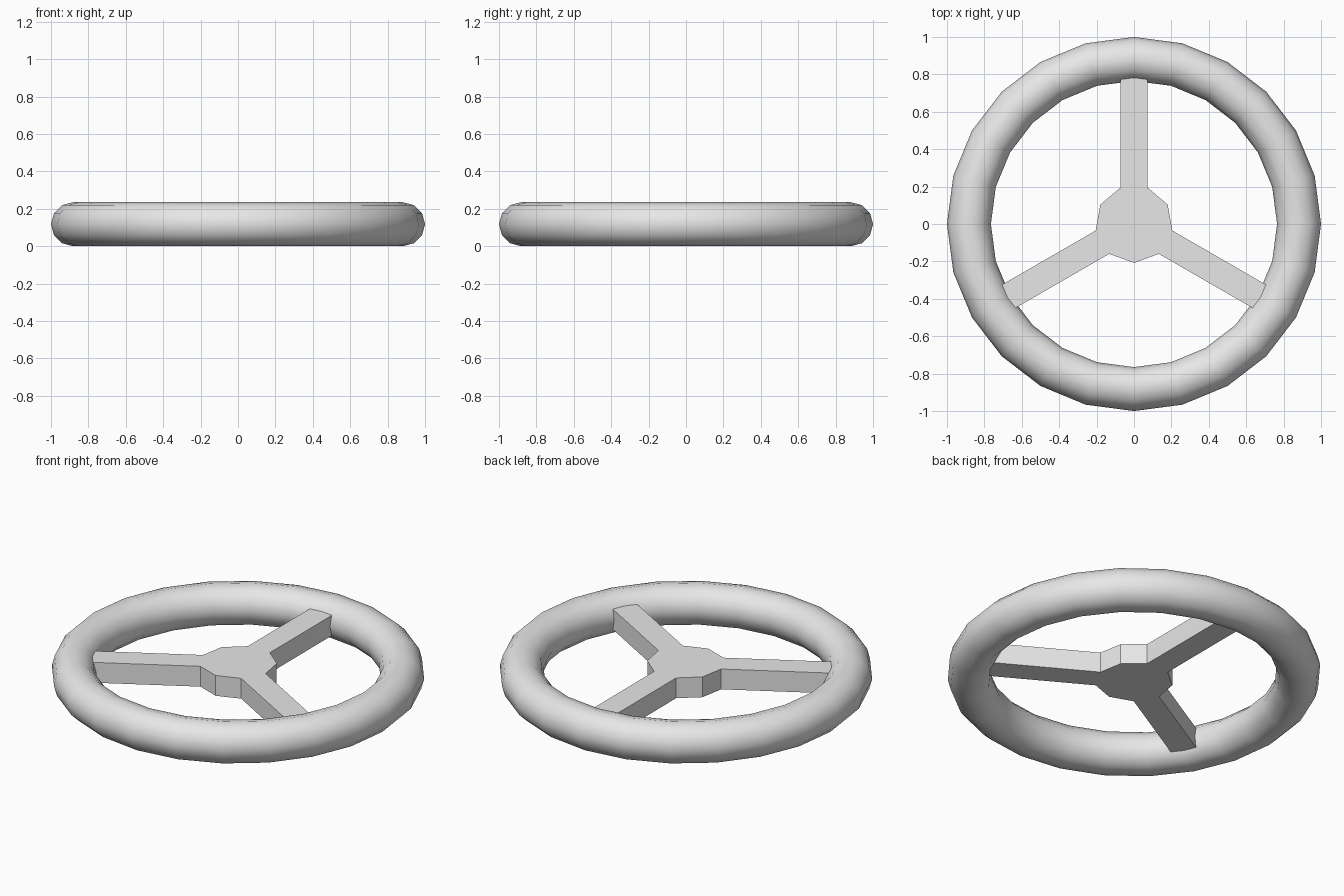
import bpy, bmesh, math
from mathutils import Matrix, Vector

if "Cube" in bpy.data.objects:
    bpy.data.objects.remove(bpy.data.objects["Cube"], do_unlink=True)

TUBE = 0.1175          # rim tube radius
RING = 1 - TUBE        # rim centre-line radius
HALF = 0.06            # half thickness of hub and spokes

grey = bpy.data.materials.new("light grey")
grey.use_nodes = True
grey.diffuse_color = (0.8, 0.8, 0.8, 1)
grey.node_tree.nodes["Principled BSDF"].inputs["Base Color"].default_value = (0.8, 0.8, 0.8, 1)

# Rim: low-poly smooth torus
bpy.ops.mesh.primitive_torus_add(major_radius=RING, minor_radius=TUBE,
                                 major_segments=24, minor_segments=12,
                                 location=(0, 0, TUBE))
rim = bpy.context.object
rim.name = "rim"
rim.data.materials.append(grey)
bpy.ops.object.shade_smooth()

# Hub and spokes: one three-armed outline, extruded; arm tips end inside the rim
arm = [(-0.072, 0.195), (-0.072, 0.86), (0.072, 0.86), (0.072, 0.195), (0.18, 0.104)]
bm = bmesh.new()
outline = []
for i in range(3):
    turn = Matrix.Rotation(math.radians(-120 * i), 3, 'Z')
    outline += [bm.verts.new(turn @ Vector((x, y, TUBE - HALF))) for x, y in arm]
base = bm.faces.new(outline)
top = bmesh.ops.extrude_face_region(bm, geom=[base], use_keep_orig=True)
bmesh.ops.translate(bm, vec=(0, 0, 2 * HALF),
                    verts=[g for g in top["geom"] if isinstance(g, bmesh.types.BMVert)])
bmesh.ops.recalc_face_normals(bm, faces=bm.faces)
mesh = bpy.data.meshes.new("hub_and_spokes")
bm.to_mesh(mesh)
bm.free()
mesh.materials.append(grey)
spider = bpy.data.objects.new("hub_and_spokes", mesh)
bpy.context.collection.objects.link(spider)
